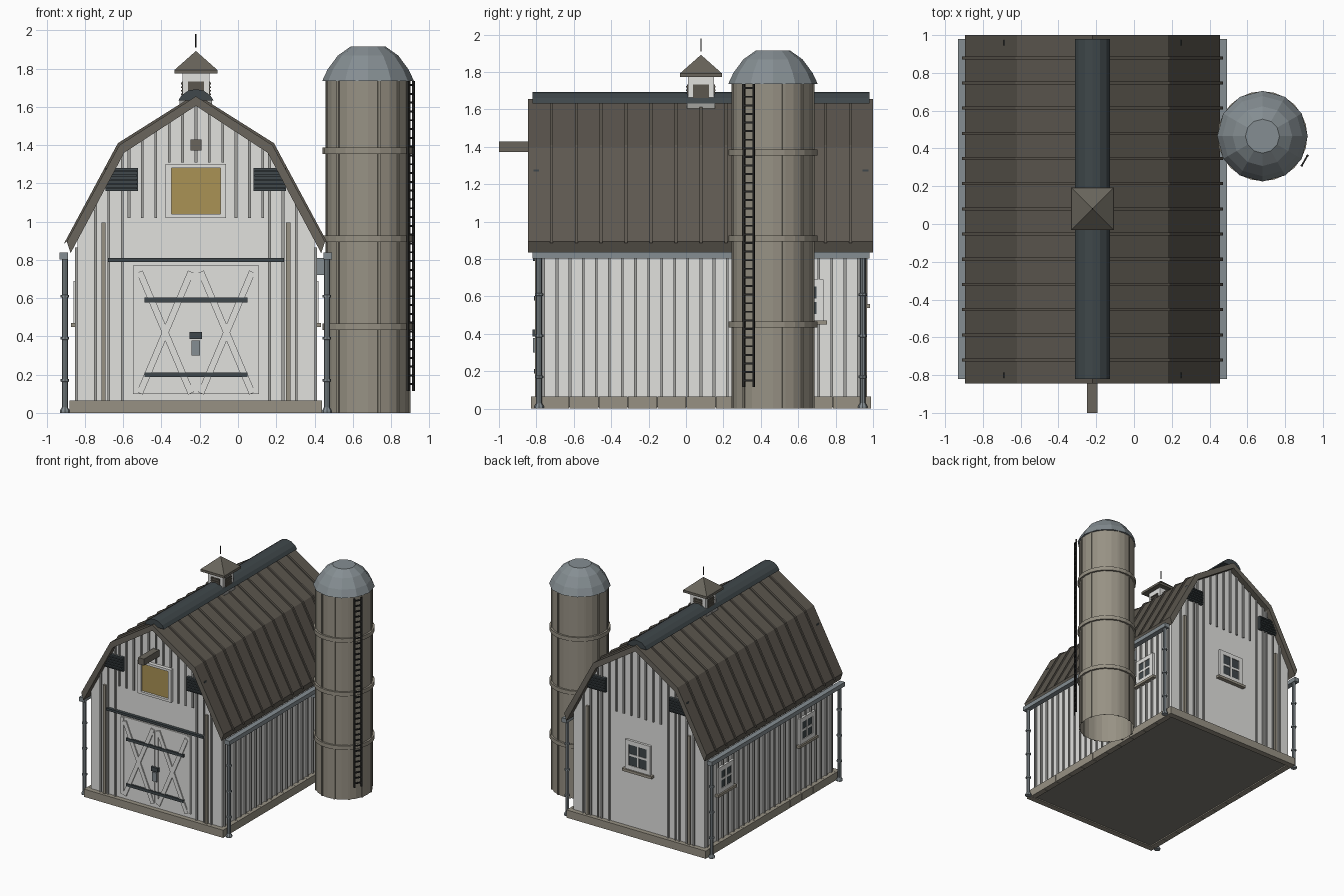
import bpy, bmesh, math
from mathutils import Matrix

if "Cube" in bpy.data.objects:
    bpy.data.objects.remove(bpy.data.objects["Cube"])


def material(name, r, g, b):
    m = bpy.data.materials.new(name)
    m.use_nodes = True
    m.diffuse_color = (r, g, b, 1)
    m.node_tree.nodes["Principled BSDF"].inputs["Base Color"].default_value = (r, g, b, 1)
    return m


WHITE = material("white boards", .75, .75, .73)
GREY = material("batten grey", .36, .36, .345)
ROOF = material("roof brown", .108, .096, .078)
FLOOR = material("floor concrete", .21, .20, .175)
WOOD = material("weathered wood", .142, .131, .107)
STONE = material("tan stone", .31, .285, .23)
SLATE = material("dark slate", .05, .063, .069)
STEEL = material("blue grey steel", .235, .27, .288)
OCHRE = material("ochre", .40, .29, .09)
IRON = material("black iron", .022, .022, .021)

CX, CY = -.22, .08          # barn centre
HX, HY = .62, .87           # wall half sizes
BARN = Matrix.Translation((CX, CY, 0))


def finish(name, bm, *mats):
    bmesh.ops.recalc_face_normals(bm, faces=bm.faces)
    me = bpy.data.meshes.new(name)
    bm.to_mesh(me)
    bm.free()
    for m in mats:
        me.materials.append(m)
    ob = bpy.data.objects.new(name, me)
    bpy.context.scene.collection.objects.link(ob)
    return ob


def boxes(name, mat, items, place=BARN):
    """Each item: centre xyz, size xyz, optional tilt about y."""
    bm = bmesh.new()
    for x, y, z, sx, sy, sz, *tilt in items:
        turn = Matrix.Rotation(tilt[0] if tilt else 0, 4, 'Y')
        bmesh.ops.create_cube(bm, size=1, matrix=place @ Matrix.Translation((x, y, z))
                              @ turn @ Matrix.Diagonal((sx, sy, sz, 1)))
    return finish(name, bm, mat)


def prism(name, outline, y0, y1, *mats):
    """Extrude an x-z outline along y; end faces take the second material."""
    bm = bmesh.new()
    face = bm.faces.new([bm.verts.new((CX + x, y0, z)) for x, z in outline])
    new = bmesh.ops.extrude_face_region(bm, geom=[face])["geom"]
    bmesh.ops.translate(bm, vec=(0, y1 - y0, 0),
                        verts=[v for v in new if isinstance(v, bmesh.types.BMVert)])
    bm.normal_update()
    if len(mats) > 1:
        for f in bm.faces:
            f.material_index = int(abs(f.normal.y) > .9)
    return finish(name, bm, *mats)


def lathe(name, mat, profile, sides, x, y, capped=True):
    bm = bmesh.new()
    rings = [[bm.verts.new((x + r * math.cos(math.tau * i / sides),
                            y + r * math.sin(math.tau * i / sides), z))
              for i in range(sides)] for r, z in profile]
    for a, b in zip(rings, rings[1:]):
        for i in range(sides):
            j = (i + 1) % sides
            bm.faces.new((a[i], a[j], b[j], b[i]))
    if capped:
        bm.faces.new(rings[0])
        bm.faces.new(rings[-1])
    return finish(name, bm, mat)


def mirrored(half):
    """Complete a right half outline that ends on the centre line."""
    return half + [(-x, z) for x, z in reversed(half[:-1])]


# Foundation: concrete floor with a stone rim, jointed along the sides
boxes("floor_slab", FLOOR, [(0, 0, .035, 1.26, 1.76, .05)])
boxes("foundation_ends", STONE, [(0, s * .885, .033, 1.32, .05, .066) for s in (-1, 1)])
boxes("foundation_blocks", STONE, [(s * .635, -.86 + 1.72 * (i + .5) / 11, .033, .05, .154, .066)
                                   for s in (-1, 1) for i in range(11)])

# Walls and gambrel roof
prism("walls", mirrored([(HX, .06), (HX, .91), (.385, 1.375), (0, 1.625)]), CY - HY, CY + HY, WHITE)
outer = mirrored([(.675, .895), (.40, 1.40), (0, 1.655)])
inner = mirrored([(.655, .835), (.375, 1.36), (0, 1.605)])
prism("roof", outer + inner[::-1], -.845, 1.0, ROOF, WOOD)
seam = mirrored([(.69, .885), (.408, 1.41), (0, 1.667)])
for k in range(-6, 7):
    y = CY + k * .1333
    prism("roof_seam", seam + outer[::-1], y - .008, y + .008, ROOF)
prism("ridge_cap", mirrored([(.093, 1.632), (.075, 1.66), (.04, 1.685), (0, 1.692)]), -.82, .98, SLATE)


def roof_height(o):
    o = abs(o)
    return 1.61 - .62 * o if o < .375 else 1.375 - (o - .375) * 1.9


# Battens: full height at the sides, short in the gables
for turn, label, clear in ((0, "front", .38), (math.pi, "back", .25)):
    place = BARN @ Matrix.Rotation(turn, 4, 'Z')
    strips = []
    for k in range(-8, 9):
        o = k * .07 + (.035 if k < 0 else -.035) * (abs(k) > 5)
        low = .066 if abs(o) > clear else 1.31 if label == "front" and abs(o) < .17 else 1.02
        top = roof_height(o)
        strips.append((o, -HY - .005, (low + top) / 2, .014, .016, top - low))
    boxes(label + "_battens", GREY, strips, place)
    boxes(label + "_posts", STONE, [(s * .483, -HY - .008, .53, .022, .02, .93) for s in (-1, 1)], place)
    # Louvred gable vents
    boxes(label + "_vents", SLATE, [(s * .387, -HY - .01, 1.22, .17, .03, .12) for s in (-1, 1)], place)
    boxes(label + "_vent_slats", SLATE, [(s * .387, -HY - .028, 1.175 + i * .022, .16, .012, .009)
                                         for s in (-1, 1) for i in range(5)], place)
boxes("side_battens", GREY, [(s * (HX + .005), -.84 + i * .07, .465, .016, .014, .80)
                             for s in (-1, 1) for i in range(25)])


# Windows, built facing front and turned to their wall
def window(name, x, y, z, turn, w, h):
    place = Matrix.Translation((x, y, z)) @ Matrix.Rotation(turn, 4, 'Z')
    boxes(name + "_glass", SLATE, [(0, -.007, 0, w - .02, .014, h - .02)], place)
    trim = [(s * (w / 2 - .018), -.01, 0, .036, .02, h) for s in (-1, 1)]
    trim += [(0, -.01, s * (h / 2 - .018), w - .072, .02, .036) for s in (-1, 1)]
    trim += [(0, -.009, 0, .018, .018, h - .072), (0, -.0085, 0, w - .072, .017, .018)]
    boxes(name + "_frame", WHITE, trim, place)
    boxes(name + "_sill", STONE, [(0, -.016, -h / 2 - .01, w + .04, .034, .022)], place)


window("back_window", CX, CY + HY, .685, math.pi, .24, .25)
window("left_window", CX + HX, .63, .58, math.pi / 2, .21, .22)
for y in (.68, -.42):
    window("right_window", CX - HX, y, .58, -math.pi / 2, .21, .22)

# Double barn door with cross braces
F = -HY
boxes("door_panel", WHITE, [(0, F - .003, .435, .66, .01, .67)])
parts = []
for s in (-1, 1):
    parts += [(s * .315, F - .008, .435, .028, .014, .66), (s * .016, F - .008, .425, .02, .014, .62)]
    parts += [(s * .16, F - .011, .42, .034, .014, .69, t) for t in (-.40, .40)]
boxes("door_braces", WHITE, parts)
boxes("door_hardware", SLATE, [(0, F - .014, .80, .92, .026, .02), (0, F - .016, .59, .54, .016, .024),
                               (0, F - .016, .20, .54, .016, .024), (0, F - .018, .405, .065, .026, .036)])
boxes("door_latch", STEEL, [(0, F - .016, .34, .044, .024, .078)])

# Hayloft opening and hoist beam
boxes("loft_hatch", OCHRE, [(0, F - .004, 1.16, .26, .012, .245)])
boxes("loft_frame", WHITE, [(s * .143, F - .015, 1.16, .03, .03, .28) for s in (-1, 1)]
      + [(0, F - .015, 1.16 + s * .13, .256, .03, .02) for s in (-1, 1)])
boxes("hoist_beam", WOOD, [(0, -.97, 1.40, .056, .22, .056)])

# Gutters and downpipes
boxes("gutters", STEEL, [(s * .69, 0, .82, .045, 1.80, .036) for s in (-1, 1)])
for s in (-1, 1):
    for y in (-.785, .945):
        prof = [(.026, 0), (.026, .012), (.015, .03)]
        for z in (.17, .39, .61):
            prof += [(.015, z - .008), (.022, z - .006), (.022, z + .006), (.015, z + .008)]
        lathe("downpipe", STEEL, prof + [(.015, .81)], 8, CX + s * .685, y)

# Cupola
boxes("cupola_base", GREY, [(0, 0, 1.62, .17, .15, .032)])
boxes("cupola_body", WHITE, [(0, 0, 1.70, .14, .14, .16)])
for i in range(4):
    place = BARN @ Matrix.Rotation(i * math.pi / 2, 4, 'Z')
    boxes("cupola_louvre", ROOF, [(0, -.07, 1.693, .085, .008, .08)]
          + [(0, -.075, 1.665 + j * .019, .08, .008, .008) for j in range(4)], place)
boxes("cupola_eave", WOOD, [(0, 0, 1.783, .226, .226, .02)])
bm = bmesh.new()
bmesh.ops.create_cone(bm, cap_ends=True, segments=4, radius1=.113 * math.sqrt(2), radius2=0, depth=.1,
                      matrix=BARN @ Matrix.Translation((0, 0, 1.842)) @ Matrix.Rotation(math.pi / 4, 4, 'Z'))
finish("cupola_roof", bm, WOOD)
lathe("finial", IRON, [(.004, 1.91), (.004, 1.98)], 6, CX, CY)

# Silo, open below, with ribs, hoops and faceted dome
SX, SY = .68, .465
SILO = Matrix.Translation((SX, SY, 0))
lathe("silo_body", STONE, [(.222, 0), (.222, 1.74)], 24, SX, SY, capped=False)
for i in range(12):
    place = SILO @ Matrix.Rotation(math.radians(15 + 30 * i), 4, 'Z')
    boxes("silo_rib", STONE, [(.222, 0, .87, .012, .016, 1.74)], place)
for z in (.45, .91, 1.37):
    lathe("silo_hoop", STONE, [(.238, z - .017), (.238, z + .017)], 24, SX, SY)
lathe("silo_dome", STEEL, [(.24, 1.735), (.212, 1.795), (.158, 1.868), (.09, 1.916)], 12, SX, SY)
boxes("silo_chute", STEEL, [(-.25, 0, .765, .12, .09, .09)], SILO)

# Ladder
place = SILO @ Matrix.Rotation(math.radians(-30), 4, 'Z')
boxes("ladder", IRON, [(.258, s * .03, .925, .011, .011, 1.62) for s in (-1, 1)]
      + [(.258, 0, .15 + i * .046, .009, .06, .01) for i in range(35)], place)
